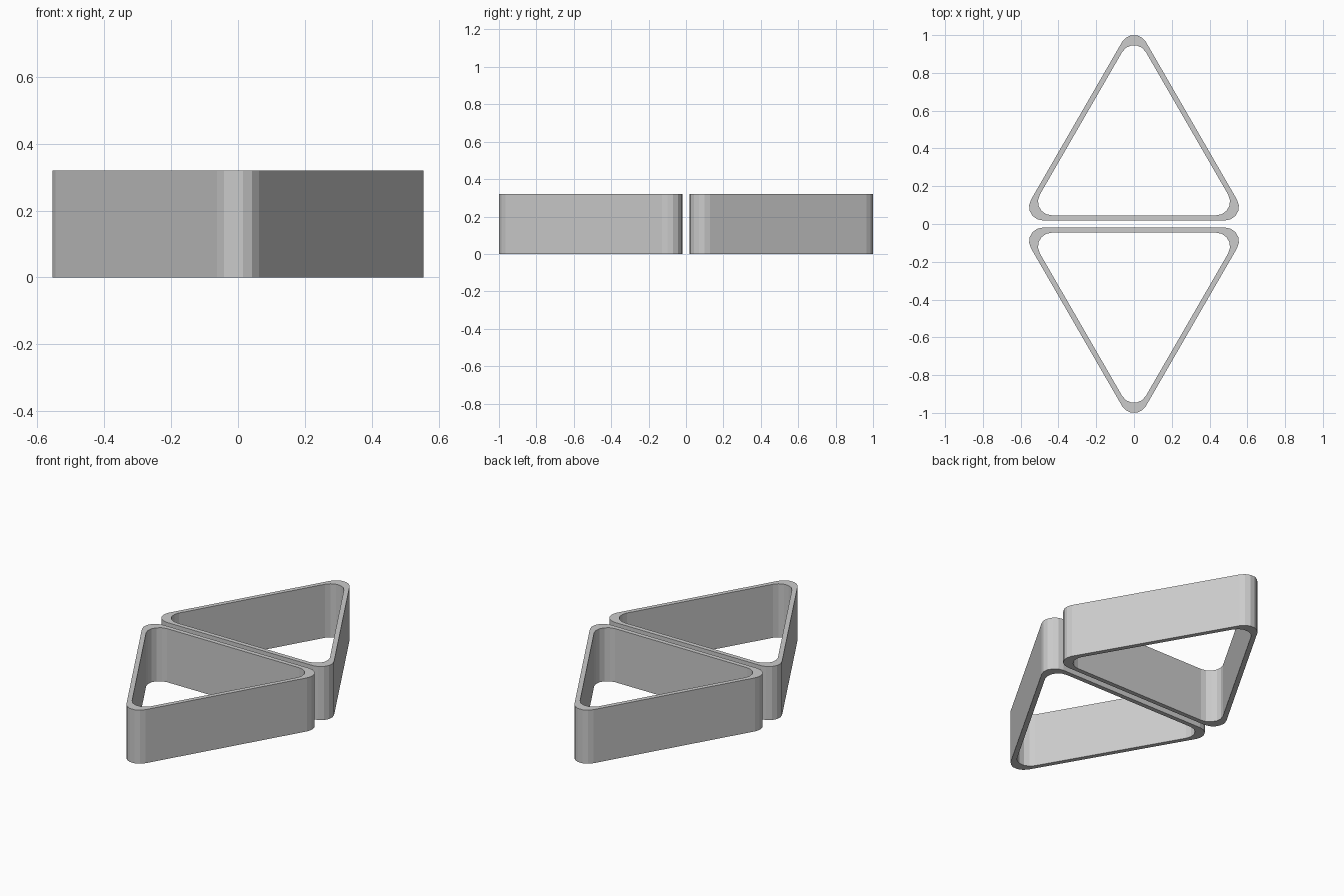
import bpy
import bmesh
from math import cos, sin, radians, sqrt

cube = bpy.data.objects.get("Cube")
if cube:
    bpy.data.objects.remove(cube, do_unlink=True)

HEIGHT = 0.32       # depth of the band
SIDE = 0.966        # distance between outer corner centres
RADIUS = 0.0725     # corner rounding, inside and outside
WALL = 0.027        # thickness of the straight walls
GAP = 0.019         # distance from the centre line to each frame
SEGMENTS = 5        # facets per rounded corner

grey = bpy.data.materials.new("light grey")
grey.diffuse_color = (0.6, 0.6, 0.6, 1)
grey.use_nodes = True
grey.node_tree.nodes["Principled BSDF"].inputs["Base Color"].default_value = (0.6, 0.6, 0.6, 1)


def rounded_triangle(side, centre_y, flip):
    """Outline of an equilateral triangle with rounded corners."""
    points = []
    for corner in (90, 210, 330):
        cx = side / sqrt(3) * cos(radians(corner))
        cy = side / sqrt(3) * sin(radians(corner))
        for i in range(SEGMENTS + 1):
            a = radians(corner - 60 + 120 * i / SEGMENTS)
            points.append((cx + RADIUS * cos(a),
                           flip * (centre_y + cy + RADIUS * sin(a))))
    return points


def triangle_frame(name, flip):
    """Open triangular band standing on the ground."""
    centre_y = GAP + RADIUS + SIDE / (2 * sqrt(3))
    outer = rounded_triangle(SIDE, centre_y, flip)
    inner = rounded_triangle(SIDE - 2 * sqrt(3) * WALL, centre_y, flip)
    bm = bmesh.new()
    rings = [[bm.verts.new((x, y, z)) for x, y in outline]
             for outline, z in ((outer, 0), (outer, HEIGHT), (inner, HEIGHT), (inner, 0))]
    n = len(outer)
    for k, ring in enumerate(rings):
        following = rings[(k + 1) % len(rings)]
        for i in range(n):
            j = (i + 1) % n
            bm.faces.new((ring[i], ring[j], following[j], following[i]))
    bmesh.ops.recalc_face_normals(bm, faces=bm.faces)
    mesh = bpy.data.meshes.new(name)
    bm.to_mesh(mesh)
    bm.free()
    mesh.materials.append(grey)
    bpy.context.collection.objects.link(bpy.data.objects.new(name, mesh))


# Two frames set base to base
triangle_frame("back_triangle_frame", 1)
triangle_frame("front_triangle_frame", -1)
